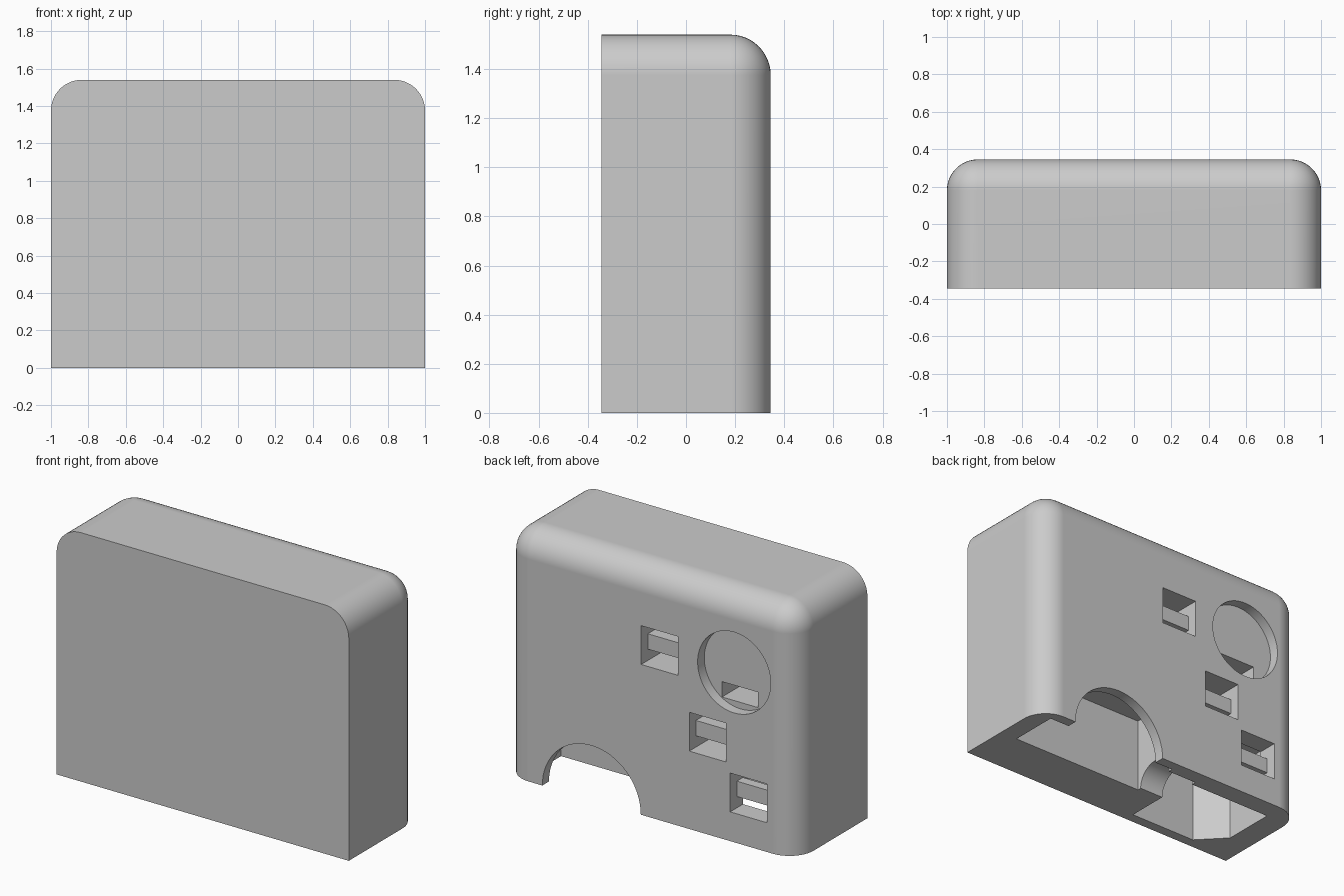
import bpy, bmesh, math
from mathutils import Matrix, Vector

cube = bpy.data.objects.get("Cube")
if cube:
    bpy.data.objects.remove(cube, do_unlink=True)

grey = bpy.data.materials.new("plain_grey")
grey.use_nodes = True
grey.diffuse_color = (0.6, 0.6, 0.6, 1)
grey.node_tree.nodes["Principled BSDF"].inputs["Base Color"].default_value = grey.diffuse_color

HALF_DEPTH, HEIGHT, RADIUS = 0.345, 1.54, 0.165


def add_object(name, bm):
    bmesh.ops.recalc_face_normals(bm, faces=bm.faces)
    mesh = bpy.data.meshes.new(name)
    bm.to_mesh(mesh)
    bm.free()
    mesh.materials.append(grey)
    obj = bpy.data.objects.new(name, mesh)
    bpy.context.collection.objects.link(obj)
    return obj


def box_mesh(x, y, z):
    lo, hi = Vector((x[0], y[0], z[0])), Vector((x[1], y[1], z[1]))
    bm = bmesh.new()
    bmesh.ops.create_cube(bm, size=1, matrix=Matrix.Translation((lo + hi) / 2)
                          @ Matrix.Diagonal((*(hi - lo), 1)))
    return bm


def cut(bm):
    """Subtract a closed shape from the housing and discard it."""
    cutter = add_object("cutter", bm)
    cutter.hide_render = True
    mod = housing.modifiers.new("cut", 'BOOLEAN')
    mod.operation, mod.solver, mod.object = 'DIFFERENCE', 'EXACT', cutter
    bpy.context.view_layer.objects.active = housing
    bpy.ops.object.modifier_apply(modifier=mod.name)
    bpy.data.objects.remove(cutter, do_unlink=True)


def cut_box(x, y, z):
    cut(box_mesh(x, y, z))


def cut_cylinder(centre, radius, length, axis):
    bm = bmesh.new()
    bmesh.ops.create_cone(bm, cap_ends=True, segments=64, radius1=radius, radius2=radius,
                          depth=length, matrix=Matrix.Translation(centre)
                          @ Matrix.Rotation(math.pi / 2, 4, axis))
    cut(bm)


# Housing: flat front and base, rounded everywhere else
bm = box_mesh((-1, 1), (-HALF_DEPTH, HALF_DEPTH), (0, HEIGHT))


def is_rounded(edge):
    a, b = (v.co for v in edge.verts)
    on_front = a.y < 0 and b.y < 0
    on_base = a.z < 0.1 and b.z < 0.1
    return not (on_front or on_base)


bmesh.ops.bevel(bm, geom=[e for e in bm.edges if is_rounded(e)], offset=RADIUS,
                offset_type='OFFSET', segments=12, profile=0.5, affect='EDGES')
housing = add_object("housing", bm)

# Left pocket, open below, with an arched opening in the back wall
cut_box((-0.06, 0.88), (-0.035, 0.28), (-0.1, 0.47))
cut_cylinder((0.405, 0.35, 0), 0.337, 0.3, 'X')

# Right pocket, open below, with one chamfered corner
bm = bmesh.new()
outline = [(-0.227, -0.28), (-0.69, -0.28), (-0.845, -0.12), (-0.845, 0.22), (-0.227, 0.22)]
base = bm.faces.new([bm.verts.new((x, y, -0.1)) for x, y in outline])
top = bmesh.ops.extrude_face_region(bm, geom=[base])["geom"]
bmesh.ops.translate(bm, vec=(0, 0, 0.57),
                    verts=[v for v in top if isinstance(v, bmesh.types.BMVert)])
cut(bm)

# Rounded groove through the divider
cut_cylinder((-0.145, 0.12, 0), 0.13, 0.24, 'Y')

# Round recess with a slot in its floor
cut_cylinder((-0.571, 0.38, 1.05), 0.25, 0.2, 'X')
cut_box((-0.69, -0.443), (0.08, 0.3), (0.84, 0.935))

# Square openings, each crossed by a recessed bar
for cx, cz in ((-0.061, 1.05), (-0.39, 0.602), (-0.67, 0.301)):
    x = (cx - 0.126, cx + 0.126)
    cut_box(x, (0.28, 0.4), (cz - 0.12, cz + 0.12))
    cut_box(x, (0.1, 0.3), (cz + 0.045, cz + 0.12))
    cut_box(x, (0.1, 0.3), (cz - 0.12, cz - 0.05))
    cut_box(x, (0.1, 0.21), (cz - 0.1, cz + 0.1))

# Smooth roundings, sharp cut edges
bpy.ops.object.select_all(action='DESELECT')
housing.select_set(True)
bpy.context.view_layer.objects.active = housing
bpy.ops.object.shade_smooth_by_angle(angle=math.radians(30))
normals = housing.modifiers.new("even_normals", 'WEIGHTED_NORMAL')
normals.keep_sharp = True
